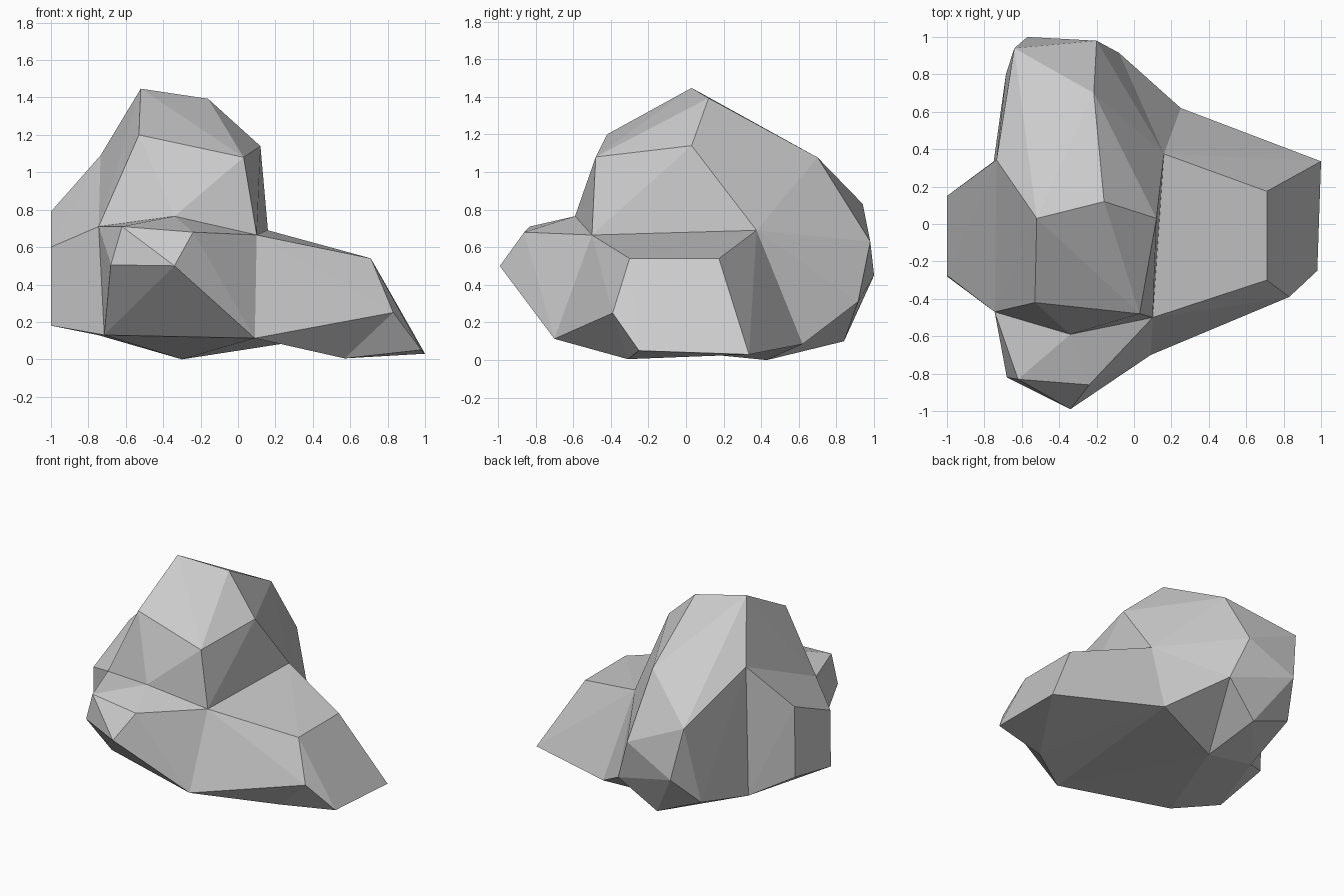
import bpy, bmesh

if "Cube" in bpy.data.objects:
    bpy.data.objects.remove(bpy.data.objects["Cube"])

# Corner points of the rock, grouped by region
crown = dict(
    peak=(-.52, .03, 1.447), ridge=(-.16, .12, 1.393), brow_l=(-.53, -.42, 1.20),
    brow_r=(.03, -.48, 1.08), cheek=(.12, .03, 1.14), nape=(-.215, .70, 1.077))
seams = dict(  # corners shared between neighbouring chunks
    step_front=(.10, -.50, .665), step_back=(.16, .375, .69), lip=(-.34, -.59, .765),
    left_front=(-.745, -.47, .71), left_back=(-.735, .343, 1.09),
    foot_left=(-.75, .335, .13), foot_front=(-.715, -.468, .13),
    foot_mid=(-.30, .43, 0), foot_right=(.09, -.70, .113), foot_back=(.25, .62, .085))
back = dict(
    a=(-.64, .94, .83), b=(-.20, .98, .63), c=(-.57, 1.0, .45),
    d=(-.08, .915, .31), e=(-.35, .84, .10), f=(-.685, .80, .24))
left = dict(
    a=(-1, .15, .79), b=(-1, -.275, .60), c=(-1, -.28, .18), d=(-1, .14, .26))
shelf = dict(
    a=(.71, .175, .54), b=(.71, -.30, .54), c=(.83, -.39, .25),
    e=(1.0, .335, .03), f=(.57, -.31, .005))
toe = (.98, -.25, .05)
front = dict(
    a=(-.34, -.99, .50), b=(-.24, -.86, .68), c=(-.62, -.83, .71), d=(-.68, -.82, .505))


def chunk(name, points, seam_names=""):
    """Flat-faced convex stone around the points and the named seam corners."""
    bm = bmesh.new()
    for co in list(points) + [seams[s] for s in seam_names.split()]:
        bm.verts.new(co)
    bmesh.ops.convex_hull(bm, input=bm.verts[:])
    bmesh.ops.delete(bm, geom=[v for v in bm.verts if not v.link_faces], context='VERTS')
    bmesh.ops.recalc_face_normals(bm, faces=bm.faces[:])
    me = bpy.data.meshes.new(name)
    bm.to_mesh(me)
    bm.free()
    bpy.context.collection.objects.link(bpy.data.objects.new(name, me))


# Tall main boulder
chunk("main_boulder", [*crown.values(), *back.values()],
      "step_front step_back lip left_front left_back foot_left foot_front foot_mid")
# Bulge on the left side
chunk("left_bulge", left.values(), "left_front left_back foot_left foot_front")
# Low sloping shelf on the right, and its outer toe
chunk("right_shelf", shelf.values(), "step_front step_back foot_right foot_back")
chunk("shelf_toe", [*shelf.values(), toe])
# Jutting front chunk
chunk("front_chunk", front.values(),
      "step_front lip left_front foot_front foot_right foot_mid")
# Wedge joining shelf and boulder underneath and at the back
chunk("back_wedge", [back["d"]], "step_front step_back foot_back foot_mid foot_right")
